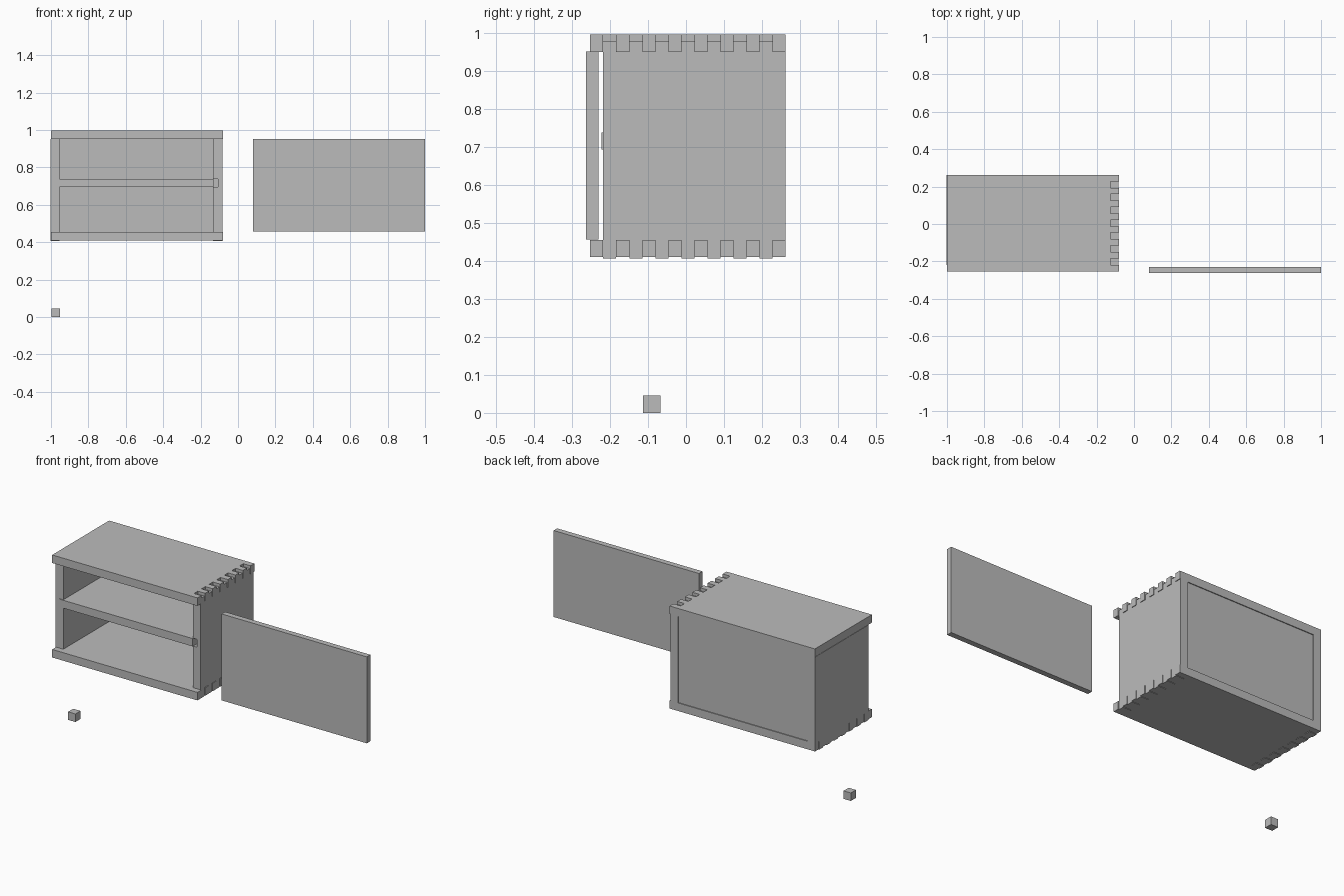
import bpy, bmesh
from mathutils import Vector

cube = bpy.data.objects.get("Cube")
if cube:
    bpy.data.objects.remove(cube, do_unlink=True)

grey = bpy.data.materials.new("plain grey")
grey.use_nodes = True
grey.diffuse_color = (0.5, 0.5, 0.5, 1)
grey.node_tree.nodes["Principled BSDF"].inputs["Base Color"].default_value = (0.5, 0.5, 0.5, 1)

FRONT, BACK = -0.253, 0.262      # depth of the top and bottom boards
SIDE_FRONT = -0.218              # front edge of the side boards
LEFT, RIGHT = -1.0, -0.08        # width of the cabinet
BASE, ROOF = 0.41, 0.997         # height of the cabinet
T = 0.046                        # board thickness
COUNT = 14                       # finger and gap steps along a joint
STEP = (BACK - SIDE_FRONT) / COUNT


def prism(name, points, offset):
    """Extrude a flat outline into a board."""
    bm = bmesh.new()
    face = bm.faces.new([bm.verts.new(p) for p in points])
    ext = bmesh.ops.extrude_face_region(bm, geom=[face])
    verts = [v for v in ext["geom"] if isinstance(v, bmesh.types.BMVert)]
    bmesh.ops.translate(bm, verts=verts, vec=Vector(offset))
    bmesh.ops.recalc_face_normals(bm, faces=bm.faces)
    mesh = bpy.data.meshes.new(name)
    bm.to_mesh(mesh)
    bm.free()
    mesh.materials.append(grey)
    obj = bpy.data.objects.new(name, mesh)
    bpy.context.collection.objects.link(obj)
    return obj


def box(name, x, y, z):
    pts = [(x[0], y[0], z[0]), (x[1], y[0], z[0]), (x[1], y[1], z[0]), (x[0], y[1], z[0])]
    return prism(name, pts, (0, 0, z[1] - z[0]))


def comb(finger, gap):
    """Square wave along the depth: side fingers alternate with gaps."""
    pts = []
    for i in range(COUNT):
        level = gap if i % 2 else finger
        pts += [(SIDE_FRONT + i * STEP, level), (SIDE_FRONT + (i + 1) * STEP, level)]
    return pts


def board(name, z, notch_left):
    """Horizontal board with finger notches at its ends."""
    pts = [(RIGHT, FRONT, z), (RIGHT, SIDE_FRONT, z)]
    pts += [(x, y, z) for y, x in comb(RIGHT - T, RIGHT)]
    if notch_left:
        pts += [(x, y, z) for y, x in reversed(comb(LEFT + T, LEFT))]
        pts += [(LEFT, SIDE_FRONT, z)]
    else:
        pts += [(LEFT, BACK, z)]
    pts += [(LEFT, FRONT, z)]
    # drop the doubled corner at the back edge
    pts = [p for i, p in enumerate(pts) if p != pts[i - 1]]
    return prism(name, pts, (0, 0, T))


def side(name, x0, x1, top_fingers):
    """Upright board with fingers reaching into the top and bottom."""
    low, high = BASE + T, ROOF - T
    pts = [(x0, y, z) for y, z in comb(BASE - 0.003, low)]
    if top_fingers:
        pts += [(x0, y, z) for y, z in reversed(comb(0.98, high))]
    else:
        pts += [(x0, BACK, high), (x0, SIDE_FRONT, high)]
    return prism(name, pts, (x1 - x0, 0, 0))


# Carcass
board("top_board", ROOF - T, False)
board("bottom_board", BASE, True)
side("left_hand_side_board", LEFT - 0.002, LEFT + T, False)
groove_side = side("right_hand_side_board", RIGHT - T - 0.008, RIGHT - 0.004, True)
box("back_panel", (LEFT + T, RIGHT - T - 0.005), (BACK - T, BACK - 0.005), (BASE + T, ROOF - T))

# Shelf and the open groove beside it
SHELF_Z = (0.694, 0.739)
box("shelf", (-0.978, -0.131), (-0.223, BACK - T), SHELF_Z)
cutter = box("shelf_groove_cutter", (-0.16, -0.106), (-0.24, BACK - T), SHELF_Z)
cutter.hide_render = True
cutter.hide_viewport = True
cutter.display_type = 'WIRE'
cut = groove_side.modifiers.new("shelf_groove", 'BOOLEAN')
cut.operation = 'DIFFERENCE'
cut.solver = 'EXACT'
cut.object = cutter

# Loose door and small block
box("door", (0.08, 1.0), (-0.263, -0.231), (0.457, 0.952))
box("small_block", (-0.997, -0.951), (-0.113, -0.067), (0, 0.046))
